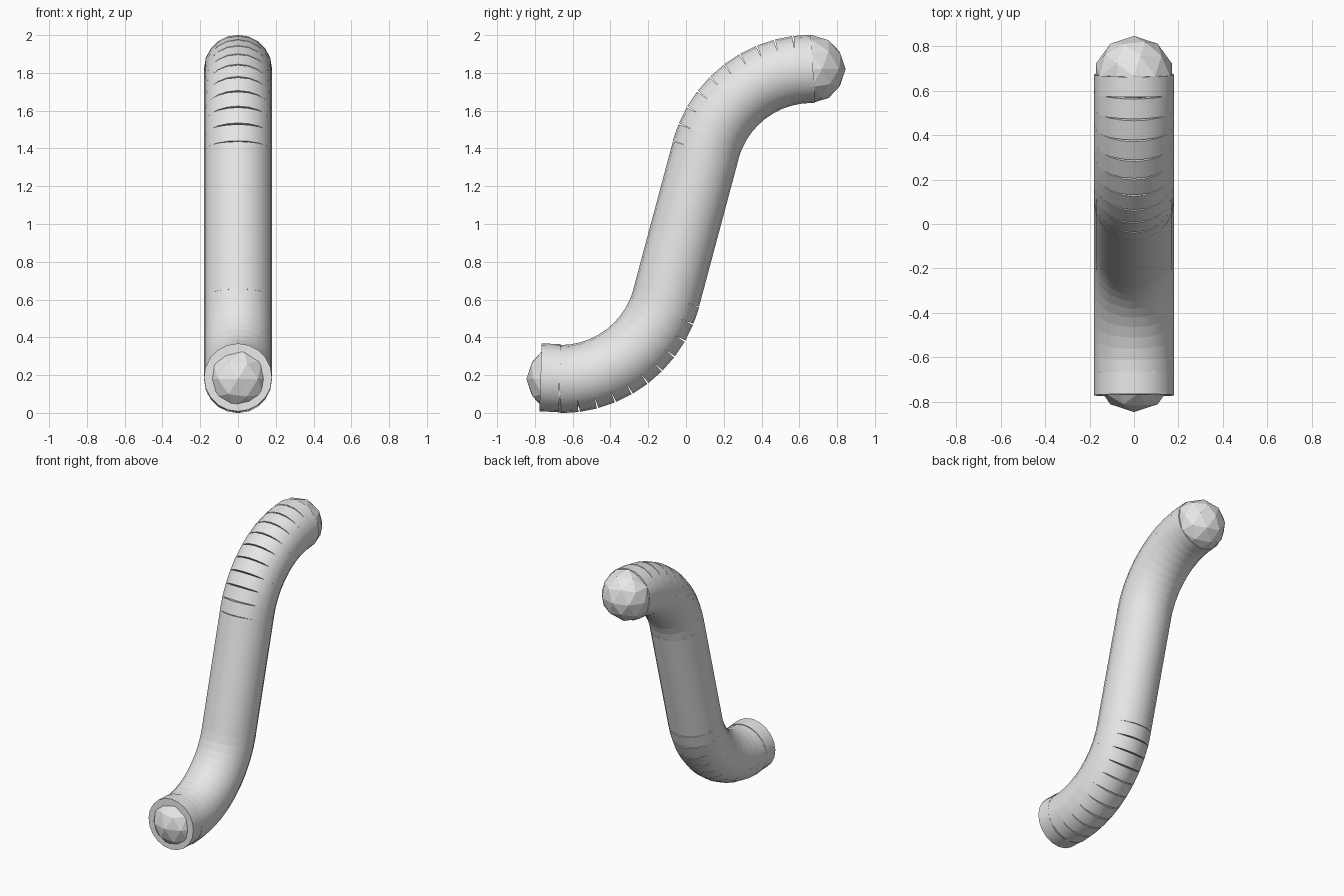
import bpy
from math import sin, cos, tan, radians, pi

cube = bpy.data.objects.get("Cube")
if cube:
    bpy.data.objects.remove(cube, do_unlink=True)

# Single grey finish
grey = bpy.data.materials.new("plain grey")
grey.use_nodes = True
colour = (0.8, 0.8, 0.8, 1)
grey.diffuse_color = colour
grey.node_tree.nodes["Principled BSDF"].inputs["Base Color"].default_value = colour

RADIUS = 0.18
END_Y = 0.665                 # where each bend meets its rounded end
SLOPE = radians(75)           # pitch of the straight tube
STEPS = 10                    # segments in each bend
STEP = SLOPE / STEPS

# Bend radius that makes both bends tangent to a straight tube through (0, 0, 1)
DROP = 1 - RADIUS
BEND = (END_Y - DROP / tan(SLOPE)) / (sin(SLOPE) - (1 - cos(SLOPE)) / tan(SLOPE))
HALF = (DROP - BEND * (1 - cos(SLOPE))) / sin(SLOPE)


def finish(name):
    obj = bpy.context.object
    obj.name = name
    obj.data.materials.append(grey)
    return obj


def tube(name, y, z, pitch, length):
    bpy.ops.mesh.primitive_cylinder_add(
        vertices=20, radius=RADIUS, depth=length,
        location=(0, y, z), rotation=(pitch - pi / 2, 0, 0))
    obj = finish(name)
    bpy.ops.object.shade_smooth_by_angle(angle=radians(30))
    return obj


def ball(name, y, z):
    bpy.ops.mesh.primitive_ico_sphere_add(
        subdivisions=2, radius=RADIUS, location=(0, y, z))
    finish(name)


# Straight middle
tube("straight_tube", 0, 1, SLOPE, 2 * HALF)

# Overlapping bend segments, the upper bend being the lower one turned about the middle
for i in range(STEPS):
    a = (i + 0.5) * STEP
    y = -END_Y + BEND * sin(a)
    z = RADIUS + BEND * (1 - cos(a))
    length = 1.2 * BEND * STEP
    tube(f"lower_bend_segment_{i + 1}", y, z, a, length)
    tube(f"upper_bend_segment_{i + 1}", -y, 2 - z, a, length)

# Open collar at the front foot
tube("front_collar", -0.72, 0.186, radians(-2), 0.1)

# Faceted rounded ends
ball("front_end_ball", -END_Y, RADIUS)
ball("top_end_ball", END_Y, 2 - RADIUS)
